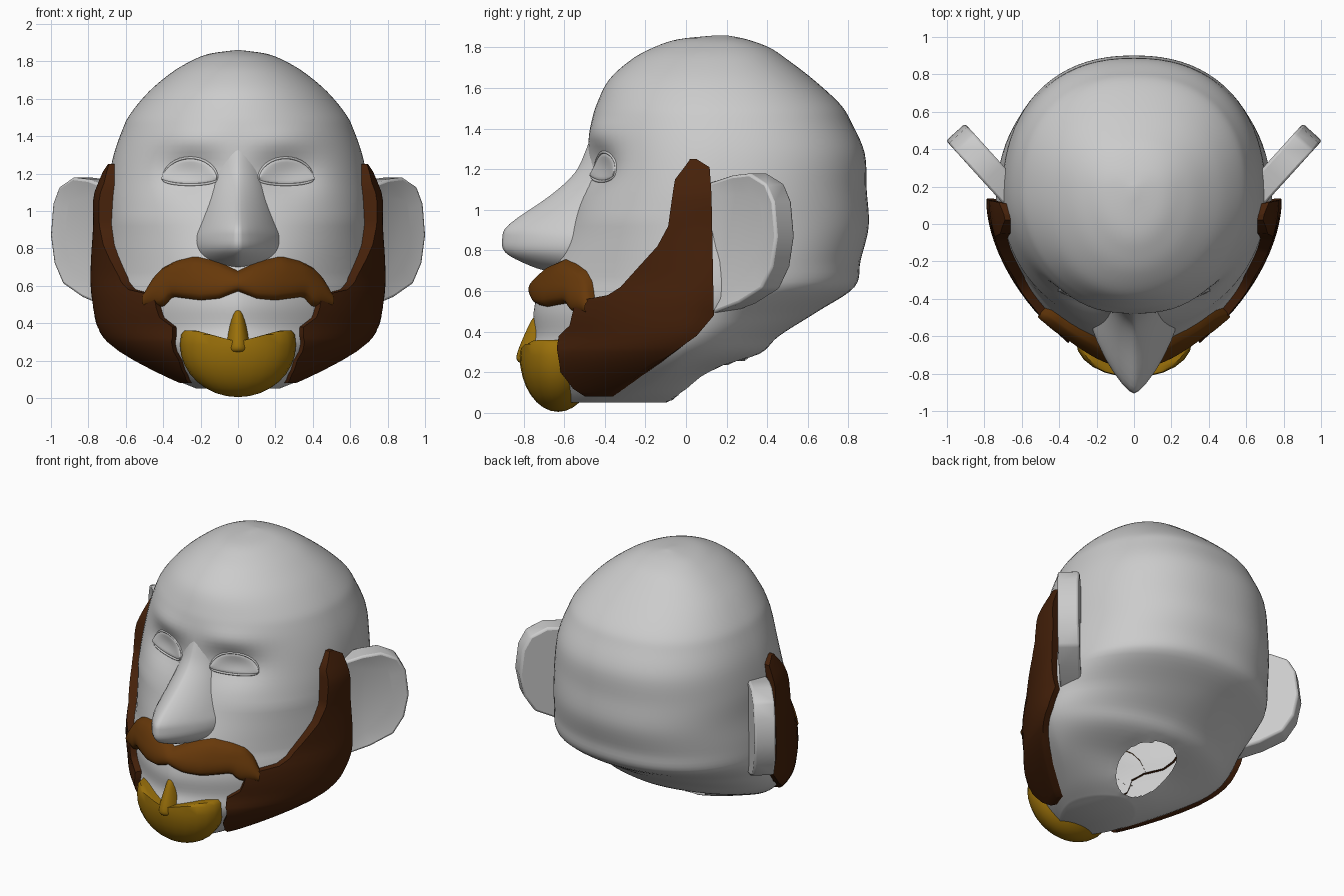
import bpy, bmesh, math
from mathutils import Vector

cube = bpy.data.objects.get("Cube")
if cube:
    bpy.data.objects.remove(cube, do_unlink=True)


def material(name, r, g, b):
    m = bpy.data.materials.new(name)
    m.use_nodes = True
    m.diffuse_color = (r, g, b, 1)
    m.node_tree.nodes["Principled BSDF"].inputs["Base Color"].default_value = (r, g, b, 1)
    return m


GREY = material("light_grey", .6, .6, .6)
DARK = material("dark_brown", .06, .015, .003)
BROWN = material("mid_brown", .135, .04, .003)
GOLD = material("golden_brown", .33, .165, .003)


def finish(name, bm, mat, angle=50, mirror=False):
    bmesh.ops.remove_doubles(bm, verts=bm.verts, dist=.0005)
    bmesh.ops.recalc_face_normals(bm, faces=bm.faces)
    me = bpy.data.meshes.new(name)
    bm.to_mesh(me)
    bm.free()
    me.materials.append(mat)
    me.shade_smooth()
    me.set_sharp_from_angle(angle=math.radians(angle))
    ob = bpy.data.objects.new(name, me)
    bpy.context.collection.objects.link(ob)
    if mirror:
        ob.modifiers.new("mirror", "MIRROR")
    return ob


def skin(rows, closed=False, caps=False):
    """Join rows of points with quads."""
    bm = bmesh.new()
    vs = [[bm.verts.new(p) for p in row] for row in rows]
    n = len(vs[0])
    for a, b in zip(vs, vs[1:]):
        for i in range(n if closed else n - 1):
            j = (i + 1) % n
            bm.faces.new((a[i], a[j], b[j], b[i]))
    if caps:
        bm.faces.new(vs[0])
        bm.faces.new(vs[-1])
    return bm


def smooth_row(rows, t):
    """Smooth interpolation between table rows."""
    i = min(int(t), len(rows) - 2)
    f = t - i
    p = [rows[max(0, min(len(rows) - 1, i + k))] for k in (-1, 0, 1, 2)]
    return [b + .5 * f * (c - a + f * (2 * a - 5 * b + 4 * c - d + f * (3 * (b - c) + d - a)))
            for a, b, c, d in zip(*p)]


def lerp(pts, x):
    if x <= pts[0][0]:
        return pts[0][1]
    for (a, u), (b, v) in zip(pts, pts[1:]):
        if x <= b:
            return u + (v - u) * (x - a) / (b - a)
    return pts[-1][1]


# Head sections: height, front, back, half width, depth of the widest point
HEAD = [
    (.05, -.66, -.10, .22, -.36), (.10, -.72, .00, .34, -.25), (.20, -.765, .13, .53, -.10),
    (.29, -.775, .36, .65, -.03), (.38, -.745, .46, .71, .02), (.50, -.75, .65, .735, .05),
    (.62, -.72, .83, .74, .09), (.75, -.66, .86, .73, .12), (.92, -.58, .90, .71, .13),
    (1.10, -.52, .89, .70, .15), (1.28, -.49, .88, .67, .17), (1.43, -.465, .815, .62, .17),
    (1.52, -.44, .76, .575, .17), (1.64, -.38, .63, .475, .17), (1.74, -.27, .50, .355, .17),
    (1.80, -.16, .41, .255, .17), (1.84, -.04, .30, .155, .17), (1.86, .15, .20, .015, .18)]


def head_row(z):
    lo, hi = 0, len(HEAD) - 1
    for _ in range(24):
        mid = (lo + hi) / 2
        lo, hi = (mid, hi) if smooth_row(HEAD, mid)[0] < z else (lo, mid)
    return smooth_row(HEAD, lo)


def front_power(z):
    return lerp([(.65, 1.27), (.95, 1)], z)


def back_power(z):
    return lerp([(.48, 1.1), (.62, .88)], z)


def relief(x, z):
    """Eye sockets and brow ridge."""
    ax = ((abs(x) - .25) / .18) ** 2
    return (.07 * math.exp(-ax - ((z - 1.2) / .11) ** 2)
            - .02 * math.exp(-ax - ((z - 1.38) / .07) ** 2))


def surf(x, z):
    """Depth of the face at x, z."""
    _, yf, _, w, ym = head_row(z)
    e = front_power(z)
    s = min(1, abs(x) / w) ** (1 / e)
    return ym + (yf - ym) * max(0, 1 - s * s) ** (e / 2) + relief(x, z)


def side(y, z):
    """Half width of the head at y, z."""
    _, yf, yb, w, ym = head_row(z)
    e, end = (front_power(z), yf) if y < ym else (back_power(z), yb)
    c = min(1, (y - ym) / (end - ym)) ** (1 / e)
    return w * max(0, 1 - c * c) ** (e / 2)


# Head, with a round neck opening underneath
rows = []
STEPS, COLS = 85, 80
for k in range(STEPS + 1):
    z, yf, yb, w, ym = smooth_row(HEAD, k * (len(HEAD) - 1) / STEPS)
    row = []
    for i in range(COLS):
        a = math.tau * i / COLS
        s, c = math.sin(a), math.cos(a)
        e, end = (front_power(z), yf) if c > 0 else (back_power(z), yb)
        x = math.copysign(w * abs(s) ** e, s)
        y = ym + (end - ym) * abs(c) ** e
        row.append((x, y + (relief(x, z) if c > 0 else 0), z))
    rows.append(row)
bm = skin(rows, True, True)
NECK, RADIUS = .12, .19
hole = []
for f in bm.faces:
    m = f.calc_center_median()
    if m.z < .45 and len(f.verts) == 4 and math.hypot(m.x, m.y - NECK) < RADIUS:
        hole.append(f)
bmesh.ops.delete(bm, geom=hole, context="FACES")
for v in bm.verts:
    if v.is_boundary:
        r = RADIUS / math.hypot(v.co.x, v.co.y - NECK)
        v.co.x *= r
        v.co.y = NECK + (v.co.y - NECK) * r
finish("head", bm, GREY, 60)


def ridge(name, table, back, mat, power):
    """Half-round form that stands out from the face."""
    rows, n = [], 4 * (len(table) - 1)
    for k in range(n + 1):
        z, hw, yf = smooth_row(table, k / 4)
        row = []
        for i in range(17):
            a = math.pi * (i / 16 - .5)
            s, c = math.sin(a), max(0, math.cos(a))
            row.append((math.copysign(hw * abs(s) ** power, s),
                        back + (yf - back) * c ** power, z))
        rows.append(row)
    finish(name, skin(rows, True, True), mat, 60)


ridge("nose", [(1.42, .08, -.45), (1.29, .1, -.495), (1.18, .13, -.55), (1.07, .17, -.67),
               (.93, .225, -.87), (.86, .255, -.905), (.79, .255, -.89), (.73, .22, -.78),
               (.70, .14, -.68), (.695, .02, -.52)], -.42, GREY, 1.45)
ridge("chin_tuft", [(.47, .01, -.74), (.45, .03, -.765), (.3, .065, -.83), (.25, .065, -.825),
                    (.24, .02, -.77)], -.71, GOLD, 1)


def padded(x, y, z, d):
    r = math.hypot(x, y)
    return (x * (1 + d / r), y * (1 + d / r), z)


def patch(name, xs, top, bottom, depth, mat, mirror=False):
    """Cushion laid on the face between two edges."""
    rows = []
    for x in xs:
        row = []
        for j in range(13):
            v = j / 12
            z = bottom(x) + (top(x) - bottom(x)) * v
            d = depth * max(0, math.sin(math.pi * v)) ** .4 - .005
            row.append(padded(x, surf(x, z), z, d))
        rows.append(row)
    finish(name, skin(rows), mat, 60, mirror)


# Moustache
upper = [(0, .68), (.1, .73), (.23, .76), (.33, .735), (.4, .7), (.445, .64), (.475, .57)]
lower = [(0, .57), (.1, .53), (.2, .52), (.35, .54), (.39, .49), (.475, .48)]
patch("moustache", [.475 * i / 24 for i in range(-24, 25)],
      lambda x: lerp(upper, abs(x)), lambda x: lerp(lower, abs(x)), .06, BROWN)


# Eyes and eyelids
def arch(x):
    return math.sqrt(max(0, 1 - ((x - .255) / .145) ** 2))


def eye_top(x):
    return 1.17 + .115 * arch(x)


def eye_bottom(x):
    return 1.17 - .03 * arch(x)


eye_xs = [.255 - .145 * math.cos(math.pi * i / 16) for i in range(17)]
patch("eyes", eye_xs, eye_top, eye_bottom, .02, GREY, True)
cu = bpy.data.curves.new("eyelids", "CURVE")
cu.dimensions = "3D"
cu.bevel_depth = .007
cu.bevel_resolution = 2
loop = [(x, eye_top(x)) for x in eye_xs] + [(x, eye_bottom(x)) for x in eye_xs[-2:0:-1]]
sp = cu.splines.new("POLY")
sp.points.add(len(loop) - 1)
for p, (x, z) in zip(sp.points, loop):
    p.co = (x, surf(x, z), z, 1)
sp.use_cyclic_u = True
cu.materials.append(GREY)
lids = bpy.data.objects.new("eyelids", cu)
bpy.context.collection.objects.link(lids)
lids.modifiers.new("mirror", "MIRROR")

# Side beard, a padded strip from temple to chin
fore = [(.08, -.46), (.12, -.52), (.2, -.58), (.32, -.6), (.38, -.59), (.43, -.54), (.52, -.52),
        (.56, -.46), (.58, -.36), (.62, -.3), (.82, -.13), (.92, -.08), (1.15, -.05), (1.25, .02)]
aft = [(.08, -.36), (.25, -.12), (.38, .05), (.48, .13), (1.21, .11), (1.25, .05)]
thick = [(.5, .042), (.9, .065), (1.08, .075), (1.25, .03)]
heights = sorted({p[0] for p in fore + aft} | {.1 + .05 * i for i in range(23)})
rows = []
for k, z in enumerate([heights[0]] + heights + [heights[-1]]):
    a, b = lerp(fore, z), lerp(aft, z)
    row = []
    for i in range(-1, 16):
        y = a + (b - a) * max(0, min(14, i)) / 14
        rim = i in (-1, 15) or k in (0, len(heights) + 1)
        row.append(padded(side(y, z), y, z, -.02 if rim else lerp(thick, z)))
    rows.append(row)
finish("side_beard", skin(rows), DARK, 50, True)

# Chin beard, a rounded form with a trimmed top
bm = bmesh.new()
bmesh.ops.create_uvsphere(bm, u_segments=24, v_segments=16, radius=1)
for v in bm.verts:
    x, y, z = v.co
    x, z = .31 * x, .285 + .28 * z
    v.co = (x, -.63 + .19 * y, min(z, .3 + .06 * min(1, abs(x) / .22)))
finish("chin_beard", bm, GOLD, 50)

# Ears: slabs swept back, with a slight hollow on the outer face
tip, along, across = Vector((.955, .49, 0)), Vector((.67, .74, 0)), Vector((.74, -.67, 0))
outline = [(-.46, 1.13), (-.3, 1.17), (-.18, 1.18), (-.07, 1.13), (-.02, 1.04), (0, .87),
           (-.03, .72), (-.1, .61), (-.25, .54), (-.46, .48)]
bm = bmesh.new()
base = bm.faces.new([bm.verts.new(tip + along * s - across * .07 + Vector((0, 0, z)))
                     for s, z in outline])
new = bmesh.ops.extrude_face_region(bm, geom=[base])["geom"]
bmesh.ops.translate(bm, verts=[g for g in new if isinstance(g, bmesh.types.BMVert)],
                    vec=across * .14)
outer = [g for g in new if isinstance(g, bmesh.types.BMFace)]
bm.normal_update()
bmesh.ops.inset_region(bm, faces=outer, thickness=.1)
bmesh.ops.translate(bm, verts=outer[0].verts, vec=across * -.02)
ears = finish("ears", bm, GREY, 50)
bev = ears.modifiers.new("bevel", "BEVEL")
bev.width = .015
bev.segments = 2
ears.modifiers.new("mirror", "MIRROR")
